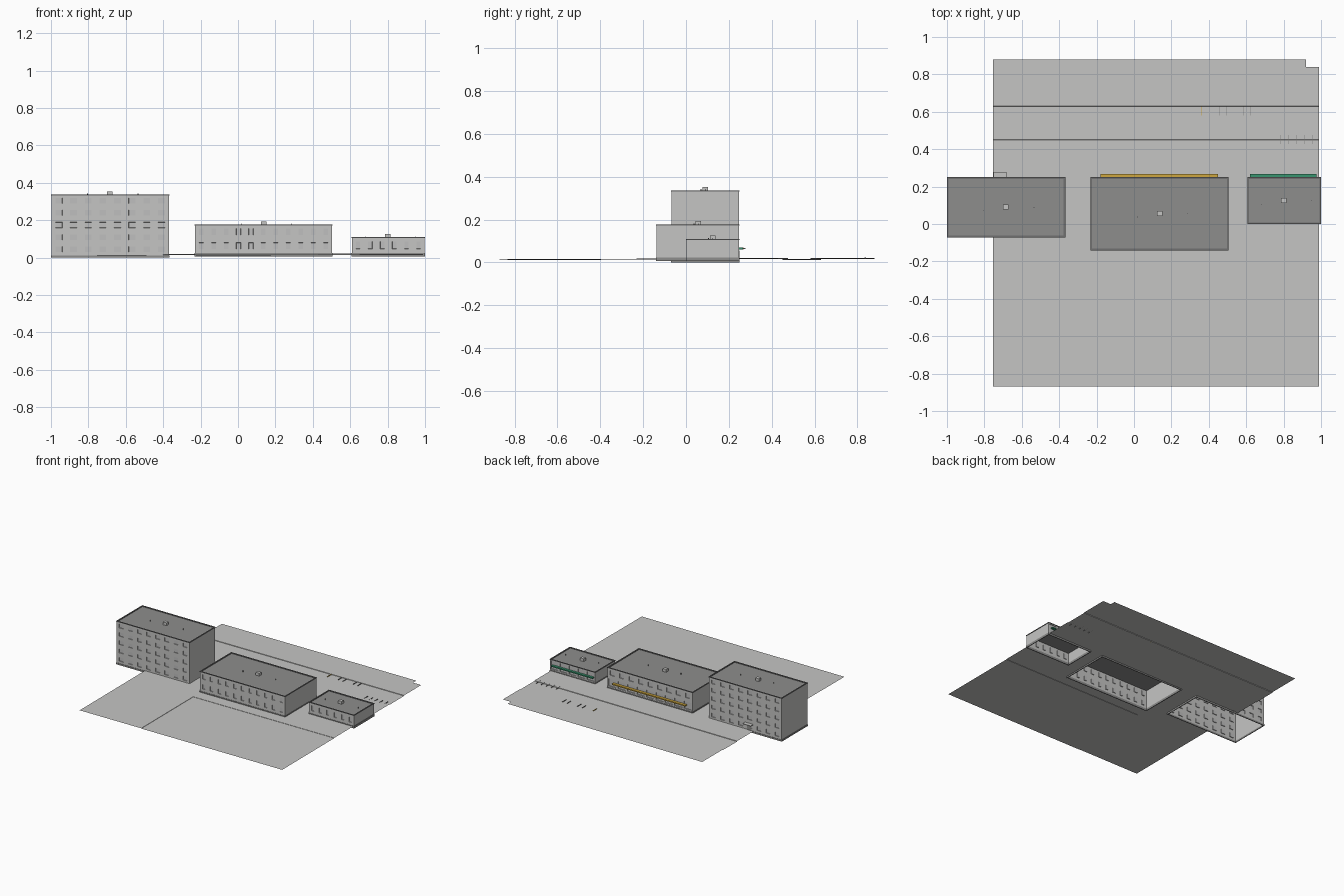
import bpy
import bmesh
from mathutils import Matrix

if "Cube" in bpy.data.objects:
    bpy.data.objects.remove(bpy.data.objects["Cube"])


def material(name, r, g, b):
    m = bpy.data.materials.new(name)
    m.use_nodes = True
    m.diffuse_color = (r, g, b, 1)
    m.node_tree.nodes["Principled BSDF"].inputs["Base Color"].default_value = (r, g, b, 1)
    return m


PALE = material("pale_grey", 0.56, 0.56, 0.55)
GLASS = material("window_grey", 0.52, 0.52, 0.52)
DARK = material("roof_grey", 0.27, 0.27, 0.265)
TRIM = material("trim_grey", 0.16, 0.16, 0.16)
YELLOW = material("awning_yellow", 0.62, 0.39, 0.05)
GREEN = material("awning_green", 0.04, 0.3, 0.16)


def finish(name, bm, *mats):
    mesh = bpy.data.meshes.new(name)
    bm.to_mesh(mesh)
    bm.free()
    for m in mats:
        mesh.materials.append(m)
    obj = bpy.data.objects.new(name, mesh)
    bpy.context.collection.objects.link(obj)
    return obj


def add_box(bm, lo, hi):
    size = [b - a for a, b in zip(lo, hi)]
    mid = [(a + b) / 2 for a, b in zip(lo, hi)]
    mat = Matrix.Translation(mid) @ Matrix.Diagonal((*size, 1))
    bmesh.ops.create_cube(bm, size=1, matrix=mat)


def box(name, lo, hi, mat):
    bm = bmesh.new()
    add_box(bm, lo, hi)
    return finish(name, bm, mat)


def ring(name, x0, x1, y0, y1, z0, z1, w, mat):
    """Rectangular frame of four bars."""
    bm = bmesh.new()
    for ya in (y0, y1 - w):
        add_box(bm, (x0, ya, z0), (x1, ya + w, z1))
    for xa in (x0, x1 - w):
        add_box(bm, (xa, y0 + w, z0), (xa + w, y1 - w, z1))
    return finish(name, bm, mat)


def window_wall(bm, x0, x1, y, facing, z0, z1, cols, margin, sill):
    """One storey of wall, each bay with a recessed window."""
    bays = []
    step = (x1 - x0) / cols
    za, zb = z0 + sill, z1 - sill

    def quad(xa, xb, zl, zh):
        pts = [(xa, y, zl), (xb, y, zl), (xb, y, zh), (xa, y, zh)]
        if facing > 0:
            pts.reverse()
        return bm.faces.new([bm.verts.new(p) for p in pts])

    quad(x0, x1, z0, za)
    quad(x0, x1, zb, z1)
    for i in range(cols):
        xa = x0 + i * step
        quad(xa, xa + margin, za, zb)
        quad(xa + step - margin, xa + step, za, zb)
        bays.append(quad(xa + margin, xa + step - margin, za, zb))
    bm.normal_update()
    bmesh.ops.inset_individual(bm, faces=bays, thickness=0.0008, depth=-0.005)
    for f in bays:
        f.material_index = 1


def building(name, x0, x1, y0, y1, z0, base, top, front_cols, back_cols, floors, shop):
    # shell, open underneath, with plain end walls
    bm = bmesh.new()
    for x, ys in ((x0, (y1, y0)), (x1, (y0, y1))):
        a, b = ys
        bm.faces.new([bm.verts.new(p) for p in
                      ((x, a, z0), (x, b, z0), (x, b, top), (x, a, top))])
    roof = bm.faces.new([bm.verts.new(p) for p in
                         ((x0, y0, top - 0.005), (x1, y0, top - 0.005),
                          (x1, y1, top - 0.005), (x0, y1, top - 0.005))])
    roof.material_index = 2
    storey = (top - base) / floors
    for y, side, cols in ((y0, -1, front_cols), (y1, 1, back_cols)):
        pts = [(x0, y, z0), (x1, y, z0), (x1, y, base), (x0, y, base)]
        if side > 0:
            pts.reverse()
        bm.faces.new([bm.verts.new(p) for p in pts])
        for k in range(floors):
            tall = shop and side > 0 and k == 0
            window_wall(bm, x0, x1, y, side, base + k * storey, base + (k + 1) * storey,
                        cols, 0.008 if tall else 0.021, 0.01 if tall else storey * 0.27)
    finish(name + "_shell", bm, PALE, GLASS, DARK)
    # plinth and roof edge
    ring(name + "_plinth", x0 - 0.003, x1 + 0.003, y0 - 0.003, y1 + 0.003, z0, base, 0.006, DARK)
    ring(name + "_roof_edge", x0 - 0.003, x1 + 0.003, y0 - 0.003, y1 + 0.003,
         top - 0.004, top + 0.001, 0.009, TRIM)


FOOTPRINTS = {
    "tower": (-0.997, -0.37, -0.068, 0.247),
    "hall": (-0.23, 0.502, -0.138, 0.247),
    "shop": (0.61, 0.997, 0.003, 0.247),
}
building("tower", *FOOTPRINTS["tower"], 0.0, 0.012, 0.336, 8, 8, 5, False)
building("hall", *FOOTPRINTS["hall"], 0.007, 0.024, 0.176, 11, 9, 2, True)
building("shop", *FOOTPRINTS["shop"], 0.007, 0.024, 0.108, 6, 5, 1, True)

# rooftop hatches and vent pipes
for name, x, y, top in (("tower", -0.685, 0.09, 0.336), ("hall", 0.137, 0.057, 0.176),
                        ("shop", 0.8, 0.125, 0.108)):
    box(name + "_roof_hatch", (x - 0.015, y - 0.013, top - 0.005), (x + 0.015, y + 0.013, top + 0.017), PALE)
    for dx, dy in ((-0.12, -0.02), (0.15, 0.0)):
        bm = bmesh.new()
        bmesh.ops.create_cone(bm, cap_ends=True, segments=8, radius1=0.002, radius2=0.002, depth=0.012,
                              matrix=Matrix.Translation((x + dx, y + dy, top)))
        finish(name + "_vent_pipe", bm, TRIM)

# awnings and entrance canopy
box("hall_awning", (-0.18, 0.247, 0.061), (0.45, 0.268, 0.07), YELLOW)
box("shop_awning", (0.62, 0.247, 0.061), (0.977, 0.266, 0.07), GREEN)
box("tower_canopy", (-0.752, 0.247, 0.062), (-0.682, 0.278, 0.067), PALE)
box("tower_door", (-0.735, 0.247, 0.014), (-0.7, 0.25, 0.055), DARK)


# ground with a sunken road, a lower front yard and openings under the buildings
def ground_height(x, y):
    z = 0.0165 + 0.003 * x + 0.003 * y
    if 0.45 < y < 0.63:
        z -= 0.004
    if x > -0.225 and y < -0.23:
        z -= 0.002
    return z


STEP = 0.0005
xs = {-0.755, -0.225, -0.225 + STEP, 0.92, 0.99}
ys = {-0.87, -0.23 - STEP, -0.23, 0.45, 0.45 + STEP, 0.63 - STEP, 0.63, 0.84, 0.88}
for a, b, c, d in FOOTPRINTS.values():
    xs.update(v for v in (a, b) if -0.755 < v < 0.99)
    ys.update((c, d))
xs, ys = sorted(xs), sorted(ys)


def is_open(x, y):
    inside = any(a < x < b and c < y < d for a, b, c, d in FOOTPRINTS.values())
    return inside or (x > 0.92 and y > 0.84)


bm = bmesh.new()
for xa, xb in zip(xs, xs[1:]):
    for ya, yb in zip(ys, ys[1:]):
        if not is_open((xa + xb) / 2, (ya + yb) / 2):
            bm.faces.new([bm.verts.new((x, y, ground_height(x, y)))
                          for x, y in ((xa, ya), (xb, ya), (xb, yb), (xa, yb))])
bmesh.ops.remove_doubles(bm, verts=bm.verts, dist=0.00001)
finish("ground", bm, PALE)

# painted bay lines on the road
for y, marks in ((0.605, (0.363, 0.455, 0.497, 0.585, 0.625)),
                 (0.453, (0.785, 0.828, 0.87, 0.913, 0.955))):
    for x in marks:
        z = ground_height(x, y + 0.01)
        box("road_line", (x - 0.0015, y - 0.024, z), (x + 0.0015, y + 0.024, z + 0.005),
            YELLOW if x < 0.4 else DARK)
